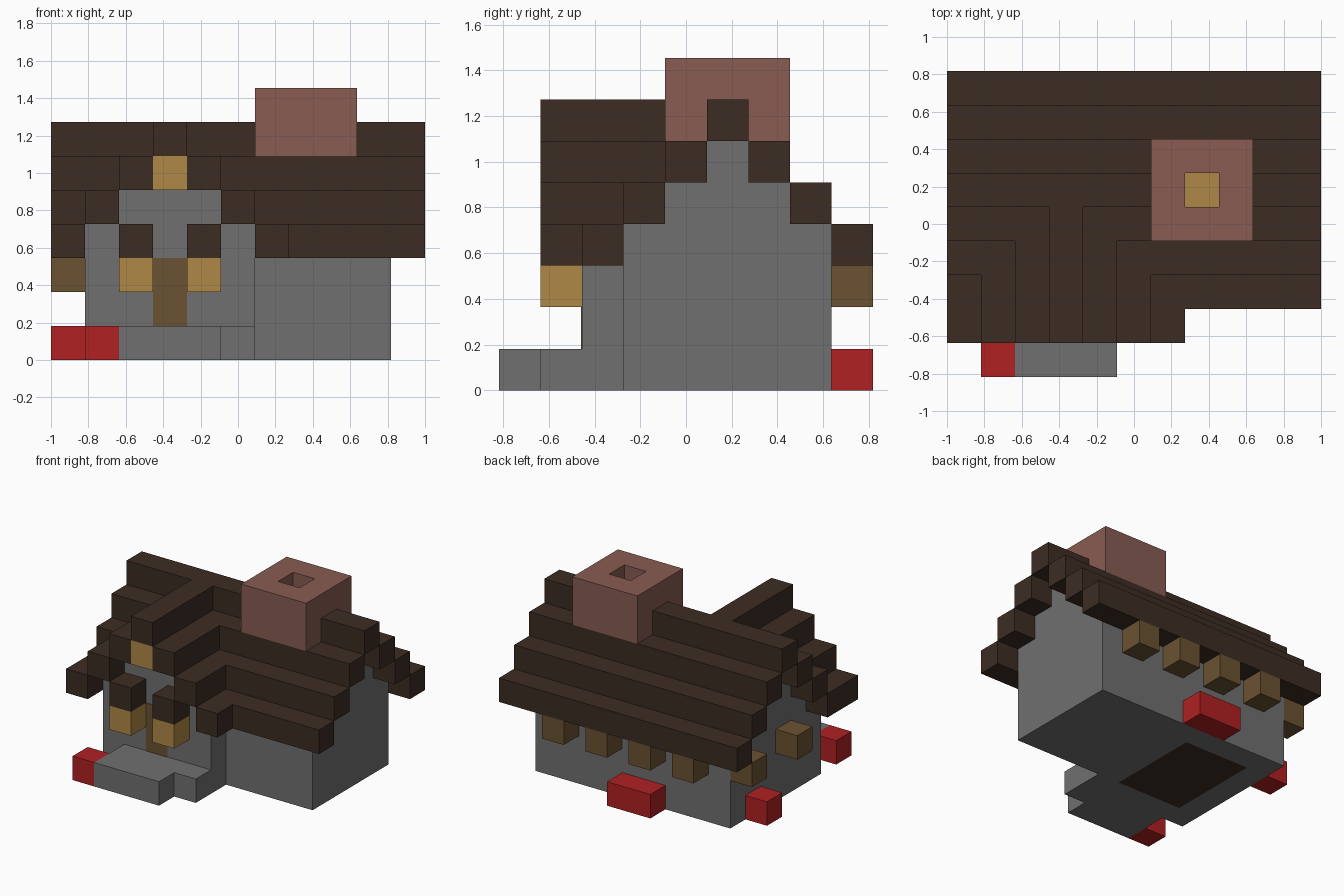
import bpy, bmesh
from mathutils import Vector

cube = bpy.data.objects.get("Cube")
if cube:
    bpy.data.objects.remove(cube, do_unlink=True)

U = 2 / 11  # edge length of one block


def to_linear(c):
    c /= 255
    return c / 12.92 if c <= 0.04045 else ((c + 0.055) / 1.055) ** 2.4


def material(name, *rgb):
    m = bpy.data.materials.new(name)
    col = [to_linear(c) for c in rgb] + [1]
    m.use_nodes = True
    m.diffuse_color = col
    m.node_tree.nodes["Principled BSDF"].inputs["Base Color"].default_value = col
    return m


stone = material("stone_grey", 112, 112, 112)
thatch = material("roof_dark_brown", 60, 44, 35)
brick = material("chimney_brick", 136, 92, 82)
glow = material("lamp_gold", 176, 136, 70)
wood = material("wood_brown", 106, 82, 50)
bloom = material("flower_red", 176, 33, 34)


def point(i, j, k):
    """Block grid position to model space."""
    return Vector(((i - 5.5) * U, (j - 4.5) * U, k * U))


def blocks(name, mat, boxes):
    """One object from boxes given as (low corner, high corner) on the block grid."""
    bm = bmesh.new()
    for low, high in boxes:
        a, b = point(*low), point(*high)
        verts = bmesh.ops.create_cube(bm, size=1)["verts"]
        for v in verts:
            v.co = (a + b) / 2 + v.co * (b - a)
    mesh = bpy.data.meshes.new(name)
    bm.to_mesh(mesh)
    bm.free()
    mesh.materials.append(mat)
    obj = bpy.data.objects.new(name, mesh)
    bpy.context.collection.objects.link(obj)
    return obj


def block(i, j, k, w=1, d=1, h=1):
    return (i, j, k), (i + w, j + d, k + h)


# Main house: base storey, with a wooden floor panel cut into its underside
house = blocks("house_walls", stone, [block(1, 3, 0, 9, 5, 4)])
house.data.materials.append(thatch)
bm = bmesh.new()
bm.from_mesh(house.data)
for co, no in ((point(2, 0, 0), (1, 0, 0)), (point(5, 0, 0), (1, 0, 0)),
               (point(0, 7, 0), (0, 1, 0))):
    bmesh.ops.bisect_plane(bm, geom=bm.verts[:] + bm.edges[:] + bm.faces[:],
                           plane_co=co, plane_no=no)
lo, hi = point(2, 3, 0), point(5, 7, 0)
for f in bm.faces:
    c = f.calc_center_median()
    if c.z < 0.001 and lo.x < c.x < hi.x and lo.y < c.y < hi.y:
        f.material_index = 1
bm.to_mesh(house.data)
bm.free()

# Stepped gables of the house and of the front wing
blocks("house_gable", stone, [block(1, 3 + s, 3 + s, 9, 5 - 2 * s) for s in (1, 2)])
blocks("wing_walls", stone,
       [block(1, 2, 0, 5, 1, 4)] +
       [block(1 + s, 2, 3 + s, 5 - 2 * s) for s in (1, 2)])

# Main roof: stepped courses on both slopes, ridge broken by the chimney
courses = [block(0, 8 - s, 3 + s, 11) for s in range(3)]
courses += [block(0, 2 + s, 3 + s, 11) for s in (1, 2)]
courses += [block(0, 2, 3), block(6, 2, 3, 5)]
courses += [block(0, 5, 6, 6), block(9, 5, 6, 2)]
blocks("main_roof", thatch, courses)

# Wing roof: mirrored courses running back into the main roof
wing = [block(3, 1, 6, 1, 4)]
for s in range(3):
    wing += [block(i, 1, 3 + s, 1, 1 + s) for i in (s, 6 - s)]
blocks("wing_roof", thatch, wing)

# Chimney ring with glowing hearth inside
blocks("chimney", brick, [block(6, 4, 6, 3, 1, 2), block(6, 6, 6, 3, 1, 2),
                          block(6, 5, 6, 1, 1, 2), block(8, 5, 6, 1, 1, 2)])
blocks("chimney_glow", glow, [block(7, 5, 6)])

# Entrance: door plate, lamps with caps, gable lamp and steps
blocks("door", wood, [block(3, 1.98, 1, 1, 0.02, 2)])
blocks("front_lamps", glow, [block(i, 1, 2) for i in (2, 4)])
blocks("lamp_caps", thatch, [block(i, 1, 3) for i in (2, 4)])
blocks("gable_lamp", glow, [block(3, 1, 5)])
blocks("front_steps", stone, [block(2, 1, 0, 4), block(2, 0, 0, 3)])

# Wooden wall boxes along the back and one end
blocks("wall_boxes", wood, [block(i, 8, 2) for i in (2, 4, 6, 8)] +
       [block(0, j, 2) for j in (4, 7)])

# Flower beds at the foot of the walls
blocks("flower_beds", bloom, [block(1, 0, 0), block(0, 6, 0), block(4, 8, 0, 2)])
